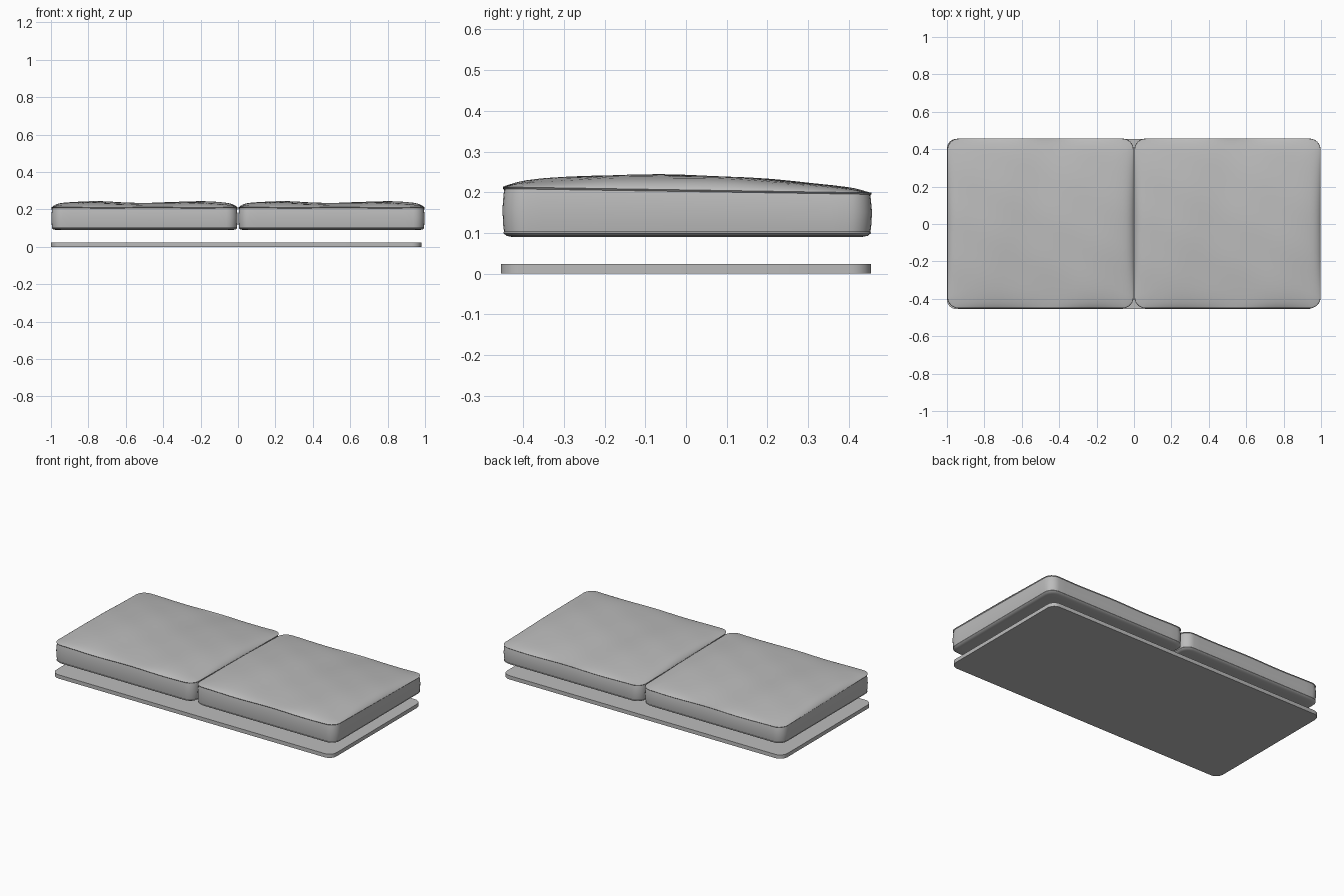
import bpy, bmesh
from math import sin, cos, pi, exp

if "Cube" in bpy.data.objects:
    bpy.data.objects.remove(bpy.data.objects["Cube"], do_unlink=True)


def material(name, value):
    mat = bpy.data.materials.new(name)
    mat.use_nodes = True
    colour = (value, value, value, 1)
    mat.diffuse_color = colour
    mat.node_tree.nodes["Principled BSDF"].inputs["Base Color"].default_value = colour
    return mat


grey = material("plain grey", 0.5)


def outline(hx, hy, r, arc=6, side=20):
    """Evenly divided rounded rectangle, anticlockwise."""
    corners = [(1, 1), (-1, 1), (-1, -1), (1, -1)]
    pts = []
    for i, (sx, sy) in enumerate(corners):
        for k in range(arc + 1):
            a = (i + k / arc) * pi / 2
            pts.append((sx * (hx - r) + r * cos(a), sy * (hy - r) + r * sin(a)))
        nx, ny = corners[(i + 1) % 4]
        a = (i + 1) * pi / 2
        end = (nx * (hx - r) + r * cos(a), ny * (hy - r) + r * sin(a))
        x0, y0 = pts[-1]
        for k in range(1, side):
            t = k / side
            pts.append((x0 + (end[0] - x0) * t, y0 + (end[1] - y0) * t))
    return pts


def loft(name, rings, location=(0, 0, 0), angle=35):
    """Skin a stack of point rings and cap both ends."""
    bm = bmesh.new()
    loops = [[bm.verts.new(p) for p in ring] for ring in rings]
    for a, b in zip(loops, loops[1:]):
        for i in range(len(a)):
            j = (i + 1) % len(a)
            bm.faces.new((a[i], a[j], b[j], b[i]))
    bm.faces.new(loops[0][::-1])
    bm.faces.new(loops[-1])
    bmesh.ops.recalc_face_normals(bm, faces=bm.faces)
    mesh = bpy.data.meshes.new(name)
    bm.to_mesh(mesh)
    bm.free()
    mesh.materials.append(grey)
    obj = bpy.data.objects.new(name, mesh)
    obj.location = location
    bpy.context.collection.objects.link(obj)
    bpy.ops.object.select_all(action="DESELECT")
    obj.select_set(True)
    bpy.context.view_layer.objects.active = obj
    bpy.ops.object.shade_smooth_by_angle(angle=angle * pi / 180)
    return obj


HX, HY, RADIUS = 0.498, 0.454, 0.06


def inset_ring(d):
    return outline(HX - d, HY - d, max(RADIUS - d * 0.6, 0.012))


def seam_height(x, y):
    return 0.204 - 0.016 * y + 0.002 * sin(13 * x + 1)


def top_height(x, y, d):
    crown = 0.239 - 0.13 * (y + 0.08) ** 2
    crown -= 0.004 * cos(11.4 * x)
    crown += 0.0015 * sin(17 * x + 9 * y) * cos(15 * y - 4 * x)
    seam = seam_height(x, y)
    return seam + (crown - seam) * (1 - exp(-d / 0.022))


def cushion(name, x):
    rings = []
    # underside and rounded lower edge
    for d, z in [(0.06, 0.091), (0.025, 0.09), (0.01, 0.093), (0.002, 0.1), (0.004, 0.103)]:
        rings.append([(px, py, z) for px, py in inset_ring(d)])
    # slightly bulging side wall up to the seam lip
    for t, d in [(0.15, 0.002), (0.5, 0), (0.85, 0.003), (0.96, 0.005), (1, 0.001)]:
        rings.append([(px, py, 0.103 + (seam_height(px, py) - 0.103) * t)
                      for px, py in inset_ring(d)])
    # puffed top
    for d in [0.004, 0.009, 0.016, 0.026, 0.04, 0.06]:
        rings.append([(px, py, top_height(px, py, d)) for px, py in inset_ring(d)])
    inner = inset_ring(0.06)
    steps = 12
    for k in range(1, steps):
        s = 1 - k / steps
        rings.append([(px * s, py * s, top_height(px * s, py * s, 0.06 + 0.4 * (1 - s)))
                      for px, py in inner])
    return loft(name, rings, (x, 0.003, 0), angle=40)


cushion("right_cushion", -0.5)
cushion("left_cushion", 0.5)

# thin base board below the cushions
board = outline(0.99, 0.455, 0.05, side=1)
loft("base_board", [[(x, y, z) for x, y in board] for z in (0, 0.024)], (-0.01, 0, 0))
